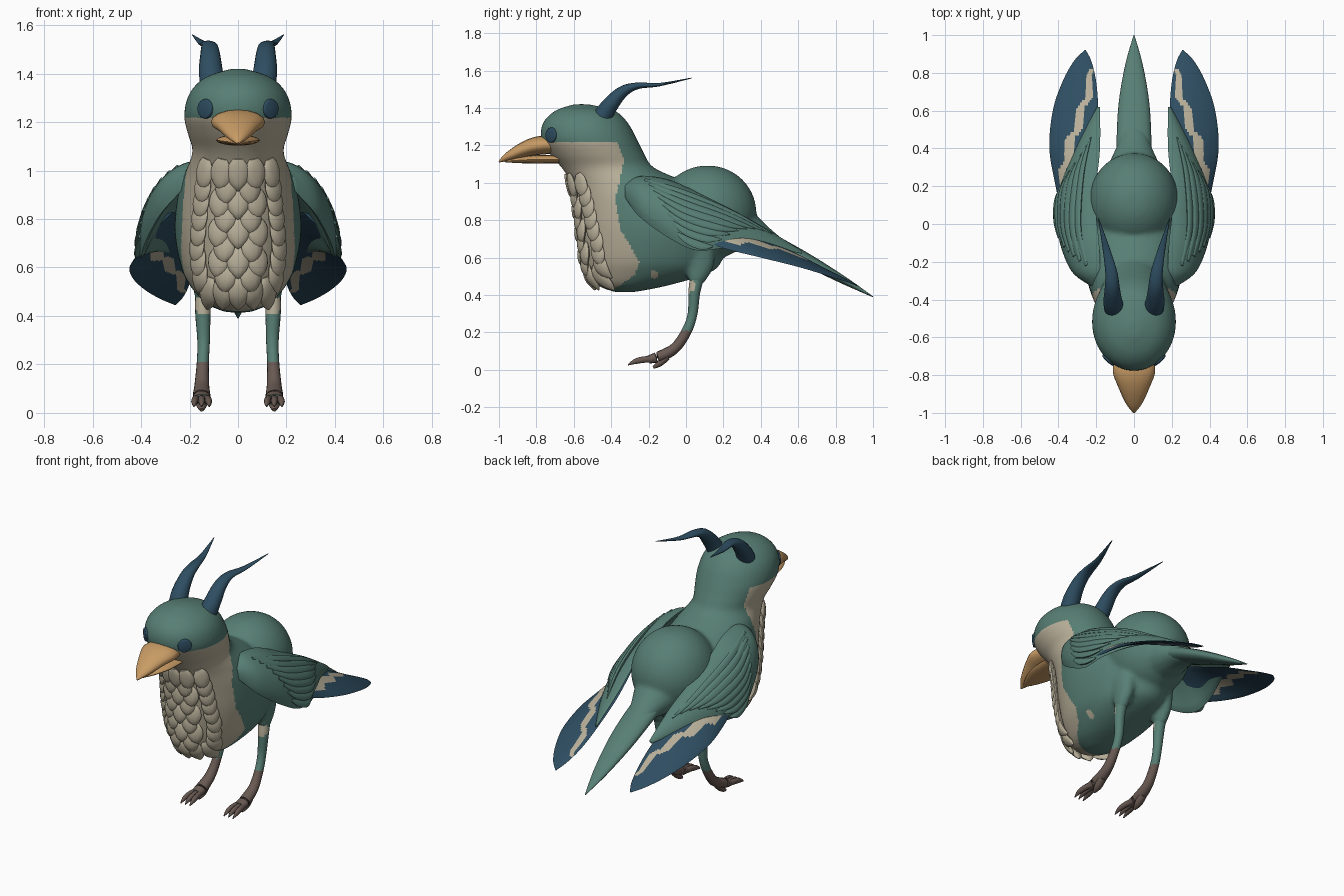
import bpy, bmesh, math
from mathutils import Vector

cube = bpy.data.objects.get("Cube")
if cube:
    bpy.data.objects.remove(cube)


def material(name, rgb):
    m = bpy.data.materials.new(name)
    m.use_nodes = True
    m.diffuse_color = (*rgb, 1)
    m.node_tree.nodes["Principled BSDF"].inputs["Base Color"].default_value = (*rgb, 1)
    return m


TEAL = material("teal plumage", (0.095, 0.21, 0.175))
CREAM = material("cream plumage", (0.48, 0.43, 0.32))
NAVY = material("navy plumage", (0.027, 0.075, 0.12))
TAN = material("tan beak", (0.58, 0.33, 0.13))
BROWN = material("brown feet", (0.14, 0.10, 0.085))


def spline(rows, steps):
    """Smooth interpolation through tuples of any length."""
    out = []
    for i in range(len(rows) - 1):
        a, b, c, d = (rows[min(max(i + k, 0), len(rows) - 1)] for k in (-1, 0, 1, 2))
        for s in range(steps):
            t = s / steps
            out.append(tuple(q + 0.5 * t * (r - p + t * (2 * p - 5 * q + 4 * r - u + t * (3 * (q - r) + u - p)))
                             for p, q, r, u in zip(a, b, c, d)))
    return out + [tuple(rows[-1])]


def lookup(rows, key):
    """Linear interpolation of a table sorted by its first column."""
    for a, b in zip(rows, rows[1:]):
        if key <= b[0]:
            t = max(0, (key - a[0]) / (b[0] - a[0]))
            return [p + t * (q - p) for p, q in zip(a, b)]
    return list(rows[-1])


def tube(rows, ref=(0, 0, 1), steps=6, seg=16):
    """Rings along a path of (x, y, z, width, thickness)."""
    pts = spline(rows, steps)
    pos = [Vector(p[:3]) for p in pts]
    rings = []
    for i, p in enumerate(pts):
        tan = (pos[min(i + 1, len(pos) - 1)] - pos[max(i - 1, 0)]).normalized()
        u = tan.cross(Vector(ref)).normalized()
        v = u.cross(tan)
        ang = [2 * math.pi * k / seg for k in range(seg)]
        rings.append([pos[i] + u * max(p[3], 0.001) * math.cos(a) + v * max(p[4], 0.001) * math.sin(a)
                      for a in ang])
    return rings


def make(name, parts, mats, rule=None, side=1, angle=50):
    """Skin lists of rings into one closed, smooth object."""
    bm = bmesh.new()
    for rings in parts:
        vs = [[bm.verts.new((p[0] * side, p[1], p[2])) for p in r] for r in rings]
        n = len(vs[0])
        for i in range(len(vs) - 1):
            for j in range(n):
                k = (j + 1) % n
                f = bm.faces.new((vs[i][j], vs[i][k], vs[i + 1][k], vs[i + 1][j]))
                if rule:
                    f.material_index = rule(f.calc_center_median(), (j + 0.5) / n)
        bm.faces.new(vs[0])
        bm.faces.new(vs[-1])
    bmesh.ops.recalc_face_normals(bm, faces=bm.faces[:])
    mesh = bpy.data.meshes.new(name)
    bm.to_mesh(mesh)
    bm.free()
    for m in mats:
        mesh.materials.append(m)
    ob = bpy.data.objects.new(name, mesh)
    bpy.context.collection.objects.link(ob)
    smooth(ob, angle)
    return ob


def smooth(ob, angle=50):
    bpy.ops.object.select_all(action='DESELECT')
    ob.select_set(True)
    bpy.context.view_layer.objects.active = ob
    bpy.ops.object.shade_smooth_by_angle(angle=math.radians(angle))


# Head and torso: height, front, back, half width
TORSO = spline([(0.415, -0.38, -0.28, 0.05), (0.45, -0.47, -0.1, 0.13), (0.52, -0.525, 0.13, 0.195),
                (0.6, -0.545, 0.2, 0.235), (0.75, -0.565, 0.24, 0.262), (0.9, -0.585, 0.15, 0.248),
                (1.0, -0.615, 0.0, 0.215), (1.08, -0.665, -0.17, 0.188), (1.15, -0.725, -0.22, 0.207),
                (1.23, -0.775, -0.26, 0.223), (1.32, -0.765, -0.31, 0.2), (1.385, -0.70, -0.38, 0.135),
                (1.42, -0.6, -0.52, 0.03)], 5)
torso = []
for z, f, b, rx in TORSO:
    ang = [2 * math.pi * k / 40 for k in range(40)]
    torso.append([(rx * math.cos(a), (f + b) / 2 + (b - f) / 2 * math.sin(a), z) for a in ang])

# Rounded back hump and the root of the tail
hump = []
for k in range(1, 20):
    a = math.pi * k / 20
    hump.append([(0.24 * math.sin(a) * math.cos(t), 0.115 + 0.262 * math.sin(a) * math.sin(t),
                  0.84 - 0.253 * math.cos(a)) for t in [math.pi * j / 16 for j in range(32)]])
root = tube([(0, 0.1, 0.8, 0.2, 0.18), (0, 0.3, 0.745, 0.14, 0.12), (0, 0.42, 0.7, 0.09, 0.065),
             (0, 0.56, 0.63, 0.05, 0.025)])
thighs = [tube([(s * 0.13, 0.06, 0.68, 0.07, 0.1), (s * 0.14, 0.07, 0.56, 0.05, 0.08),
                (s * 0.145, 0.05, 0.46, 0.033, 0.036)], (0, 1, 0)) for s in (1, -1)]
body = make("body", [torso, hump, root] + thighs, [TEAL, CREAM])

# Merge the volumes, then colour the cream throat and breast
mod = body.modifiers.new("merge", 'REMESH')
mod.mode, mod.voxel_size = 'VOXEL', 0.012
mod = body.modifiers.new("soften", 'SMOOTH')
mod.factor, mod.iterations = 0.5, 10
merged = bpy.data.meshes.new_from_object(body.evaluated_get(bpy.context.evaluated_depsgraph_get()))
body.modifiers.clear()
body.data = merged
merged.materials.clear()
merged.materials.append(TEAL)
merged.materials.append(CREAM)
EDGE = [(0.42, -0.4), (0.51, -0.27), (0.58, -0.25), (0.75, -0.35), (0.91, -0.38), (1.12, -0.33), (1.22, -0.37)]
for p in merged.polygons:
    x, y, z = p.center
    breast = z < 1.215 and y < lookup(EDGE, z)[1]
    spot = math.hypot(y + 0.17, z - 0.51) < 0.022
    p.material_index = int(breast or spot)
smooth(body, 60)

make("tail", [tube([(0, 0.3, 0.74, 0.09, 0.06), (0, 0.45, 0.685, 0.092, 0.045), (0, 0.65, 0.585, 0.08, 0.035),
                    (0, 0.85, 0.475, 0.045, 0.02), (0, 1.0, 0.39, 0.002, 0.002)])], [TEAL])

# Beak
make("upper_beak", [tube([(0, -0.7, 1.2, 0.1, 0.045), (0, -0.78, 1.2, 0.112, 0.05), (0, -0.86, 1.18, 0.085, 0.042),
                          (0, -0.95, 1.14, 0.043, 0.024), (0, -1.0, 1.112, 0.004, 0.004)])], [TAN])
make("lower_beak", [tube([(0, -0.68, 1.125, 0.09, 0.022), (0, -0.8, 1.125, 0.085, 0.022),
                          (0, -0.9, 1.12, 0.05, 0.015), (0, -0.97, 1.115, 0.008, 0.005)])], [TAN])


def front_point(x, z):
    """Point on the front of the torso."""
    _, f, b, rx = lookup(TORSO, z)
    return Vector((x, (f + b) / 2 - (b - f) / 2 * math.sqrt(max(0.02, 1 - (x / rx) ** 2)), z))


def front_normal(x, z):
    e = 0.01
    return (front_point(x + e, z) - front_point(x - e, z)).cross(
        front_point(x, z + e) - front_point(x, z - e)).normalized()


# Overlapping breast feathers, staggered row by row
scales = []
for row in range(9):
    z = 0.505 + row * 0.061
    reach = lookup([(0.48, 0.10), (0.56, 0.145), (0.68, 0.16), (0.85, 0.145), (1.03, 0.125)], z)[1]
    count = 5 - row % 2
    for k in range(count):
        x = reach * (2 * k / (count - 1) - 1)
        n = front_normal(x, z)
        path = []
        for dz, lift, w, th in ((0.055, 0, 0.02, 0.008), (0.03, 0.008, 0.04, 0.015), (-0.01, 0.016, 0.045, 0.018),
                                (-0.045, 0.02, 0.03, 0.014), (-0.07, 0.018, 0.004, 0.004)):
            path.append((*(front_point(x, max(z + dz, 0.45)) + n * lift + Vector((0, 0, min(0, z + dz - 0.45)))), w, th))
        scales.append(tube(path, n, 3, 10))
make("breast_feathers", scales, [CREAM])

# Wing stations: y, inner x and z, outer x and z, bow, thickness
WING = spline([(-0.325, 0.21, 0.99, 0.23, 0.92, 0.005, 0.008), (-0.25, 0.18, 1.035, 0.32, 0.82, 0.035, 0.03),
               (-0.1, 0.185, 1.02, 0.38, 0.71, 0.05, 0.035), (0.05, 0.2, 0.955, 0.4, 0.64, 0.045, 0.033),
               (0.2, 0.2, 0.88, 0.39, 0.65, 0.035, 0.028), (0.4, 0.18, 0.77, 0.31, 0.665, 0.015, 0.02),
               (0.62, 0.18, 0.635, 0.195, 0.62, 0, 0.004)], 6)
SHEET = spline([(0.08, 0.27, 0.83, 0.39, 0.7, 0.01, 0.008), (0.2, 0.23, 0.81, 0.415, 0.65, 0.012, 0.01),
                (0.4, 0.2, 0.71, 0.448, 0.6, 0.015, 0.01), (0.6, 0.19, 0.615, 0.43, 0.55, 0.012, 0.009),
                (0.75, 0.2, 0.535, 0.38, 0.505, 0.008, 0.007), (0.86, 0.225, 0.48, 0.32, 0.47, 0.003, 0.005),
                (0.92, 0.255, 0.448, 0.262, 0.446, 0, 0.002)], 12)


def wing_point(row, t, face):
    y, xi, zi, xo, zo, bow, th = row
    dx, dz = xo - xi, zo - zi
    d = math.hypot(dx, dz)
    o = bow * 4 * t * (1 - t) + face * th * math.sqrt(max(0, math.sin(math.pi * t)))
    return Vector((xi + dx * t - dz / d * o, y, zi + dz * t + dx / d * o))


def wing_rings(rows, n):
    return [[wing_point(r, k / n, 1) for k in range(n)] + [wing_point(r, 1 - k / n, -1) for k in range(n)]
            for r in rows]


def stripe(c, v):
    """Stepped cream band running across the flight feathers."""
    t, s = 1 - abs(2 * v - 1), c.y * 6
    mid = 0.88 - 0.17 * (math.floor(s) + max(0, (s % 1 - 0.7) / 0.3))
    return int(abs(t - mid) < (0.11 if c.y < 0.45 else 0.085) and c.y < 0.82)


for side, label in ((1, "left"), (-1, "right")):
    make(label + "_wing", [wing_rings(WING, 16)], [TEAL], side=side)
    make(label + "_flight_feathers", [wing_rings(SHEET, 28)], [NAVY, CREAM], stripe, side)

    # Long covert feathers lying along the wing
    blades = []
    for k in range(8):
        t0, t1, y0, y1 = 0.2 + 0.1 * k, 0.34 + 0.09 * k, -0.22 + 0.025 * k, 0.46 - 0.045 * k
        path = []
        for s, w, th in ((0, 0.01, 0.006), (0.3, 0.026, 0.012), (0.7, 0.028, 0.012), (1, 0.003, 0.004)):
            p = wing_point(lookup(WING, y0 + (y1 - y0) * s), min(1, t0 + (t1 - t0) * s), 1)
            path.append((*p, w, th))
        blades.append(tube(path, (0.8, 0, 0.6), 5, 10))
    make(label + "_covert_feathers", blades, [TEAL], side=side)

    # Swept head plume
    make(label + "_plume", [tube([(0.1, -0.46, 1.33, 0.055, 0.055), (0.112, -0.41, 1.41, 0.05, 0.045),
                                  (0.115, -0.34, 1.485, 0.04, 0.032), (0.12, -0.26, 1.518, 0.032, 0.018),
                                  (0.145, -0.14, 1.525, 0.02, 0.009), (0.188, 0.03, 1.56, 0.002, 0.002)])],
         [NAVY], side=side)

    # Eye
    c, n = front_point(0.137, 1.255), front_normal(0.137, 1.255)
    make(label + "_eye", [tube([(*(c + n * d), r, r) for d, r in
                                ((-0.03, 0.04), (0, 0.04), (0.006, 0.03), (0.009, 0.006))], seg=20)],
         [NAVY], side=side)

    # Leg with a cream patch at the top and a brown foot
    make(label + "_leg", [tube([(0.142, 0.065, 0.52, 0.034, 0.04), (0.145, 0.045, 0.42, 0.032, 0.032),
                                (0.142, 0.035, 0.3, 0.026, 0.026), (0.145, 0.005, 0.21, 0.025, 0.027),
                                (0.149, -0.055, 0.12, 0.03, 0.028), (0.15, -0.13, 0.075, 0.036, 0.03),
                                (0.15, -0.2, 0.055, 0.036, 0.022)], (0, 1, 0.3), 8)], [TEAL, CREAM, BROWN],
         lambda c, v: 2 if c.z < 0.21 else int(c.z > 0.415 and c.y < 0.045), side)
    toes = [tube([(0.15 + d * 0.6, -0.16, 0.055, 0.016, 0.018), (0.15 + d, -0.22, 0.055, 0.015, 0.018),
                  (0.15 + d * 1.2, -0.27, 0.045, 0.013, 0.015), (0.15 + d * 1.25, -0.31, 0.026, 0.002, 0.003)],
                 steps=4, seg=10) for d in (-0.025, 0, 0.025)]
    toes.append(tube([(0.15, -0.1, 0.07, 0.025, 0.02), (0.15, -0.14, 0.035, 0.024, 0.018),
                      (0.15, -0.175, 0.012, 0.008, 0.008)], steps=4, seg=10))
    make(label + "_toes", toes, [BROWN], side=side)
